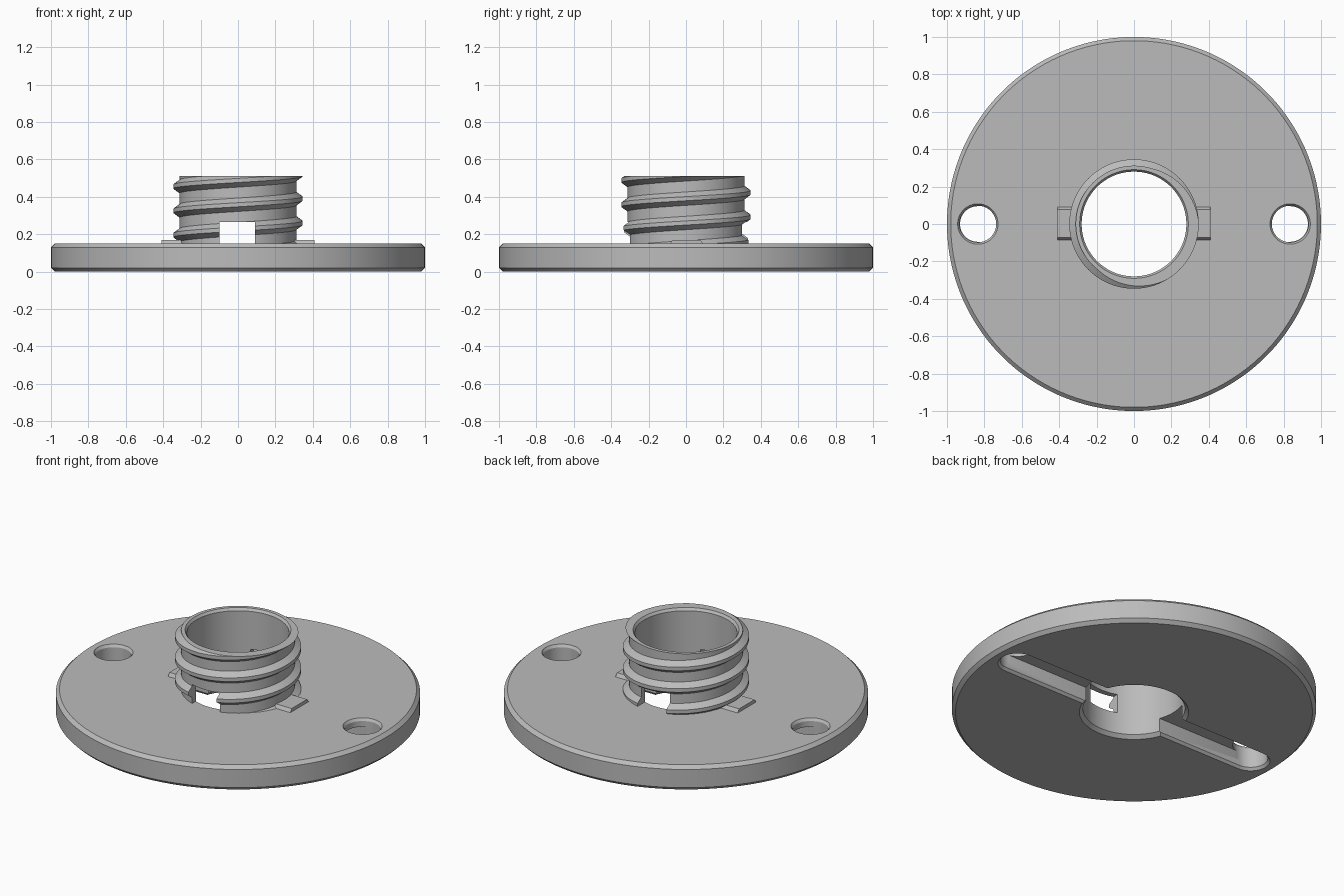
import bpy, bmesh, math

cube = bpy.data.objects.get("Cube")
if cube:
    bpy.data.objects.remove(cube)

grey = bpy.data.materials.new("plain grey")
grey.use_nodes = True
grey.diffuse_color = (0.5, 0.5, 0.5, 1)
grey.node_tree.nodes["Principled BSDF"].inputs["Base Color"].default_value = grey.diffuse_color


def finish(name, bm):
    bmesh.ops.recalc_face_normals(bm, faces=bm.faces)
    mesh = bpy.data.meshes.new(name)
    bm.to_mesh(mesh)
    bm.free()
    mesh.materials.append(grey)
    obj = bpy.data.objects.new(name, mesh)
    bpy.context.collection.objects.link(obj)
    return obj


def stack(name, levels, x=0, reach=0, sides=96):
    """Solid through (z, radius) levels; reach stretches the circle into a slot."""
    bm = bmesh.new()
    rings = []
    for z, r in levels:
        ring = []
        for i in range(sides):
            a = 2 * math.pi * (i + 0.5) / sides
            shift = math.copysign(reach, math.cos(a))
            ring.append(bm.verts.new((x + shift + r * math.cos(a), r * math.sin(a), z)))
        rings.append(ring)
    for low, high in zip(rings, rings[1:]):
        for i in range(sides):
            j = (i + 1) % sides
            bm.faces.new((low[i], low[j], high[j], high[i]))
    bm.faces.new(rings[0])
    bm.faces.new(rings[-1])
    return finish(name, bm)


def box(name, centre, size):
    bm = bmesh.new()
    bmesh.ops.create_cube(bm, size=1)
    bmesh.ops.scale(bm, vec=size, verts=bm.verts)
    bmesh.ops.translate(bm, vec=centre, verts=bm.verts)
    return finish(name, bm)


def cut(obj, cutter):
    bpy.context.view_layer.objects.active = obj
    mod = obj.modifiers.new("cut", 'BOOLEAN')
    mod.operation, mod.solver, mod.object = 'DIFFERENCE', 'EXACT', cutter
    bpy.ops.object.modifier_apply(modifier=mod.name)


def threaded_rod(name, bottom, top, sides=80):
    """Helical sheet, trimmed flat at both ends and capped."""
    pitch, start, turns = 0.13, -0.13, 7
    profile = [(-0.036, 0.312), (-0.011, 0.346), (0.011, 0.346), (0.036, 0.312), (pitch - 0.036, 0.312)]
    bm = bmesh.new()
    rows = []
    for i in range(turns * sides + 1):
        a = 2 * math.pi * i / sides
        z = start + pitch * i / sides
        rows.append([bm.verts.new((r * math.cos(a), r * math.sin(a), z + dz)) for dz, r in profile])
    for p, q in zip(rows, rows[1:]):
        for k in range(len(profile) - 1):
            bm.faces.new((p[k], q[k], q[k + 1], p[k + 1]))
    bmesh.ops.remove_doubles(bm, verts=bm.verts, dist=0.0001)
    for z, up in ((bottom, -1), (top, 1)):
        everything = bm.verts[:] + bm.edges[:] + bm.faces[:]
        bmesh.ops.bisect_plane(bm, geom=everything, plane_co=(0, 0, z), plane_no=(0, 0, up), clear_outer=True)
    bmesh.ops.holes_fill(bm, edges=[e for e in bm.edges if e.is_boundary], sides=0)
    return finish(name, bm)


# Main parts
flange = stack("flange_disc", [(0, 0.98), (0.02, 1), (0.13, 1), (0.15, 0.98)], sides=128)
sleeve = threaded_rod("threaded_sleeve", 0.145, 0.51)

# Bore, side windows, cable channel and end holes
bore = stack("bore_cutter", [(-0.02, 0.32), (0.02, 0.28), (0.495, 0.28), (0.53, 0.305)])
channel = stack("channel_cutter", [(-0.02, 0.125), (0.015, 0.095), (0.1, 0.095)], reach=0.835)
window = box("window_cutter", (-0.005, 0, 0.2), (0.19, 1, 0.13))
holes = [stack("hole_cutter", [(0.05, 0.098), (0.135, 0.098), (0.165, 0.118)], x=s * 0.835, sides=48)
         for s in (-1, 1)]
for cutter in [bore, channel] + holes:
    cut(flange, cutter)
for cutter in (bore, window):
    cut(sleeve, cutter)
for cutter in [bore, channel, window] + holes:
    bpy.data.objects.remove(cutter)

# Small raised tabs with sloped ends beside the sleeve
tabs = []
for side, label in ((1, "left"), (-1, "right")):
    tab = box(label + "_tab", (side * 0.355, 0.003, 0.158), (0.11, 0.18, 0.024))
    for v in tab.data.vertices:
        if v.co.z > 0.16:
            v.co.y *= 0.82
    tabs.append(tab)

# Smooth round walls, crisp edges
for obj in [flange, sleeve] + tabs:
    bpy.ops.object.select_all(action='DESELECT')
    obj.select_set(True)
    bpy.context.view_layer.objects.active = obj
    bpy.ops.object.shade_smooth_by_angle(angle=math.radians(25))
